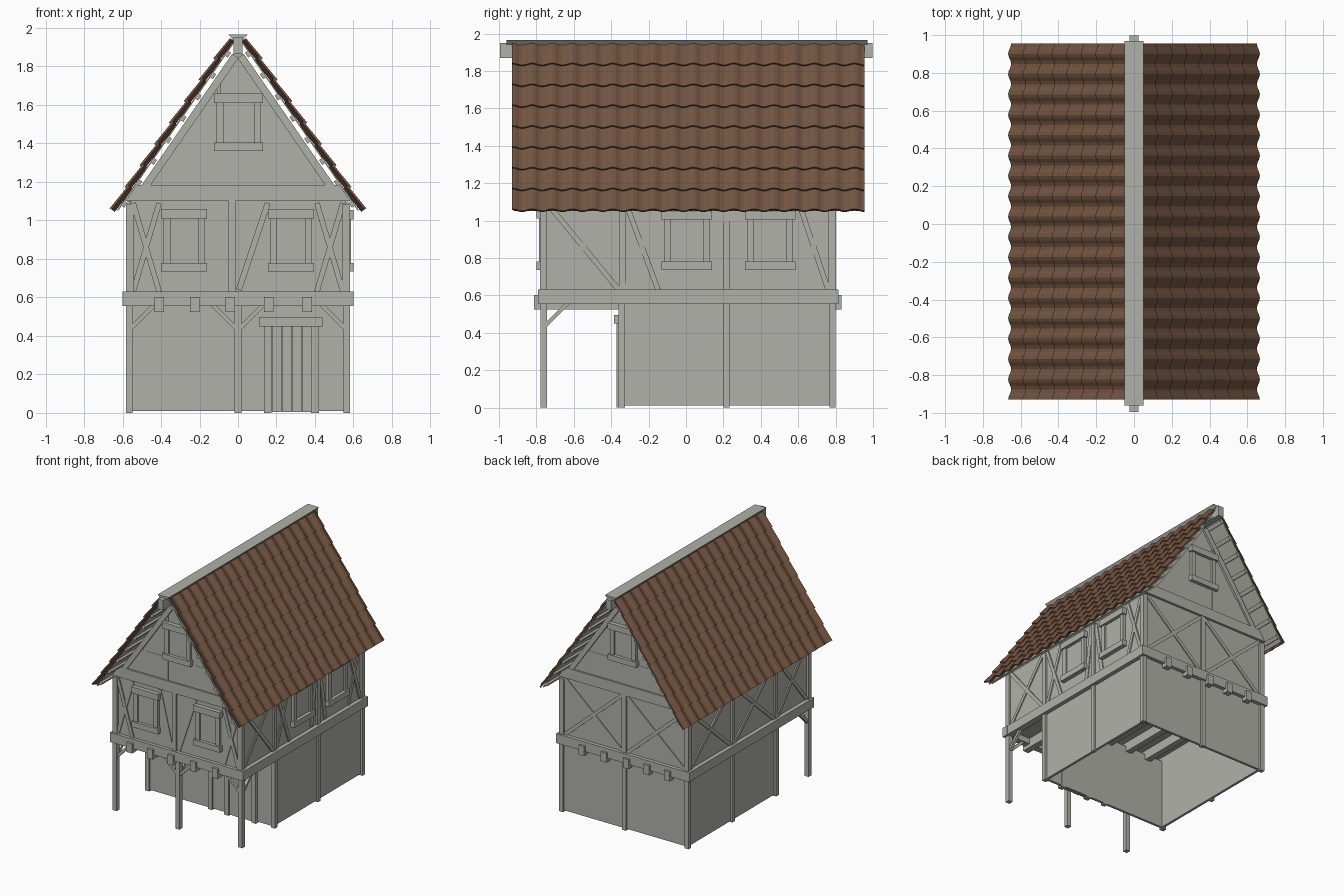
import bpy, bmesh, math
from mathutils import Vector, Matrix

if "Cube" in bpy.data.objects:
    bpy.data.objects.remove(bpy.data.objects["Cube"])


def material(name, col):
    m = bpy.data.materials.new(name)
    m.diffuse_color = (*col, 1)
    m.use_nodes = True
    m.node_tree.nodes["Principled BSDF"].inputs["Base Color"].default_value = m.diffuse_color
    return m


GREY = material("weathered grey", (0.44, 0.44, 0.40))
BROWN = material("clay brown", (0.175, 0.092, 0.054))
parts = {}


def part(name):
    return parts.setdefault(name, bmesh.new())


def slab(name, c, ax, ay, az):
    """Box from a centre and three full edge vectors."""
    m = Matrix((ax, ay, az)).transposed().to_4x4()
    m.translation = c
    bmesh.ops.create_cube(part(name), size=1, matrix=m)


def box(name, x0, x1, y0, y1, z0, z1):
    slab(name, Vector(((x0 + x1) / 2, (y0 + y1) / 2, (z0 + z1) / 2)),
         Vector((x1 - x0, 0, 0)), Vector((0, y1 - y0, 0)), Vector((0, 0, z1 - z0)))


def prism(name, pts, y0, y1):
    """Extrude an x-z outline along y."""
    bm = part(name)
    a = [bm.verts.new((x, y0, z)) for x, z in pts]
    b = [bm.verts.new((x, y1, z)) for x, z in pts]
    bm.faces.new(a)
    bm.faces.new(b[::-1])
    for i in range(len(a)):
        j = (i + 1) % len(a)
        bm.faces.new((a[i], b[i], b[j], a[j]))


X, Y, Z = Vector((1, 0, 0)), Vector((0, 1, 0)), Vector((0, 0, 1))
# wall planes: in-plane horizontal axis, outward axis, distance
SIDES = {"front": (X, -Y, 0.765), "back": (X, Y, 0.785), "right": (Y, X, 0.565),
         "left": (Y, -X, 0.565), "porch": (X, -Y, 0.35)}


def timber(name, side, p, q, w=0.03, o=0.01):
    """Beam lying on a wall from p to q, standing out by o."""
    u, n, d = SIDES[side]
    a, b = u * p[0] + Z * p[1], u * q[0] + Z * q[1]
    ax = b - a
    slab(name, (a + b) / 2 + n * d, ax, ax.cross(n).normalized() * w, n * 2 * o)


def rect(name, side, s0, s1, z0, z1, o):
    timber(name, side, ((s0 + s1) / 2, z0), ((s0 + s1) / 2, z1), s1 - s0, o)


def cross(side, s0, s1, z0=0.63, z1=1.09):
    timber("wall_braces", side, (s0, z0), (s1, z1), 0.028, 0.008)
    timber("wall_braces", side, (s0, z1), (s1, z0), 0.028, 0.010)


def window(side, s, z0, z1, w):
    h = w / 2
    rect("window_lintels", side, s - h, s + h, z1 - 0.05, z1, 0.035)
    rect("window_sills", side, s - h, s + h, z0, z0 + 0.045, 0.035)
    for k in (-1, 1):
        c = s + k * (h - 0.03)
        rect("window_jambs", side, c - 0.018, c + 0.018, z0 + 0.04, z1 - 0.04, 0.022)
    rect("window_panels", side, s - h + 0.04, s + h - 0.04, z0 + 0.04, z1 - 0.04, 0.009)


# ground floor: four thin walls, open underneath
box("ground_walls", -0.565, 0.565, -0.35, -0.33, 0.01, 0.57)
box("ground_walls", -0.565, 0.565, 0.765, 0.785, 0.01, 0.57)
for k in (-1, 1):
    box("ground_walls", k * 0.565, k * 0.545, -0.33, 0.765, 0.01, 0.57)
for x in (-0.565, 0, 0.565):
    for y in (-0.343, 0.783):
        box("ground_posts", x - 0.018, x + 0.018, y - 0.017, y + 0.017, 0, 0.56)
    # porch posts with their braces
    box("porch_posts", x - 0.018, x + 0.018, -0.778, -0.742, 0, 0.56)
    for k in (-1, 1):
        if abs(x + k * 0.1) < 0.6:
            c = Vector((x + k * 0.07, -0.76, 0.5))
            slab("porch_braces", c, Vector((k * 0.13, 0, 0.13)),
                 Vector((-k, 0, 1)) * 0.016, Y * 0.022)
    slab("porch_braces", Vector((x, -0.69, 0.5)), Vector((0, 0.13, 0.13)),
         Vector((0, -1, 1)) * 0.016, X * 0.022)
for k in (-1, 1):
    box("ground_posts", k * 0.55, k * 0.58, 0.2, 0.232, 0, 0.56)

# door on the porch wall
rect("door_lintel", "porch", 0.11, 0.44, 0.45, 0.495, 0.035)
for s in (0.135, 0.38):
    rect("door_jambs", "porch", s, s + 0.04, 0, 0.45, 0.022)
for i in range(4):
    rect("door_planks", "porch", 0.176 + i * 0.052, 0.226 + i * 0.052, 0.005, 0.45,
         0.008 + 0.003 * (i % 2))

# floor joists and sill ring
for x in (-0.41, -0.225, -0.04, 0.16, 0.36):
    box("floor_joists", x - 0.025, x + 0.025, -0.812, 0.832, 0.525, 0.602)
box("sill_beams", -0.6, 0.6, -0.792, -0.74, 0.555, 0.632)
box("sill_beams", -0.6, 0.6, 0.765, 0.815, 0.555, 0.632)
for k in (-1, 1):
    box("sill_beams", k * 0.545, k * 0.598, -0.74, 0.765, 0.555, 0.63)

# upper storey and gables in one body
prism("upper_body", [(-0.565, 0.6), (0.565, 0.6), (0.565, 1.084), (0, 1.90),
                     (-0.565, 1.084)], -0.765, 0.785)
for x in (-0.562, 0.562):
    for y in (-0.762, 0.782):
        box("corner_posts", x - 0.02, x + 0.02, y - 0.019, y + 0.019, 0.63, 1.085)

# front wall
rect("wall_posts", "front", -0.05, -0.012, 0.63, 1.1, 0.014)
cross("front", -0.545, -0.41)
timber("wall_braces", "front", (0.005, 0.64), (0.155, 1.09), 0.03, 0.008)
timber("wall_braces", "front", (-0.17, 1.09), (-0.06, 0.64), 0.03, 0.006)
cross("front", 0.41, 0.545)
window("front", -0.28, 0.735, 1.06, 0.24)
window("front", 0.275, 0.735, 1.06, 0.24)
# back wall
rect("wall_posts", "back", -0.02, 0.02, 0.63, 1.1, 0.014)
cross("back", -0.54, -0.02)
cross("back", 0.02, 0.54)
# right wall
for side in ("right", "left"):
    for s in (-0.34, 0.215):
        rect("wall_posts", side, s - 0.017, s + 0.017, 0.63, 1.085, 0.014)
    cross(side, -0.74, -0.36)
cross("right", -0.32, -0.15)
cross("right", 0.605, 0.76)
timber("wall_braces", "right", (0.13, 0.64), (0.19, 1.07), 0.035, 0.007)
timber("wall_braces", "right", (0.31, 0.64), (0.24, 1.07), 0.035, 0.007)
window("right", 0.005, 0.735, 1.055, 0.27)
window("right", 0.45, 0.735, 1.055, 0.27)
# left wall
cross("left", -0.32, 0.195)
cross("left", 0.235, 0.76)

# roof slope: distance t down the slope, offset h outward, mirrored by k
TOP, END = Vector((0.05, 1.953)), Vector((0.665, 1.062))
D = (END - TOP).normalized()
L = (END - TOP).length
N = Vector((-D.y, D.x))


def slope(k, t, h, y):
    p = TOP + D * t + N * h
    return Vector((k * p.x, y, p.y))


def sheet(name, k, t0, t1, h0, h1, y0, y1):
    c = slope(k, (t0 + t1) / 2, (h0 + h1) / 2, (y0 + y1) / 2)
    slab(name, c, Vector((k * D.x, 0, D.y)) * (t1 - t0),
         Vector((k * N.x, 0, N.y)) * (h1 - h0), Y * (y1 - y0))


# gable framing on both ends
for side, y0, y1 in (("front", -0.785, -0.755), ("back", 0.775, 0.805)):
    prism("tie_beams", [(-0.585, 1.1), (0.585, 1.1), (0.527, 1.185), (-0.527, 1.185)], y0, y1)
    ym = (y0 + y1) / 2
    prism("gable_panels", [(-0.47, 1.18), (0.47, 1.18), (0.34, 1.37), (-0.34, 1.37)],
          ym - 0.001, ym + 0.001)
    rect("gable_studs", side, -0.11, -0.088, 1.185, 1.72, 0.01)
    for k in (-1, 1):
        sheet("gable_rafters", k, 0.06, 0.93, -0.105, -0.066, ym - 0.013, ym + 0.013)
    window(side, 0.003, 1.36, 1.66, 0.255)

# roof boards, battens and ridge
ROWS, Y0, Y1 = 8, -0.93, 0.955
for k in (-1, 1):
    sheet("roof_boards", k, 0.0, L - 0.015, -0.042, -0.035, Y0 + 0.01, Y1 - 0.01)
    for i in range(ROWS):
        t = 0.06 + i * L / ROWS
        sheet("roof_battens", k, t, t + 0.03, -0.058, -0.041, Y0 + 0.01, Y1 - 0.01)
box("ridge_beam", -0.023, 0.023, -0.995, 0.998, 1.868, 1.95)
prism("ridge_cap", [(-0.05, 1.966), (0.05, 1.966), (0.026, 1.94), (-0.026, 1.94)], -0.96, 0.97)

# wavy tile courses, each tipped out at its lower edge
PITCH, STEP = 0.108, 6
count = round((Y1 - Y0) / PITCH * STEP)
bm = part("roof_tiles")
for k in (-1, 1):
    for r in range(ROWS):
        t0, t1 = max(0, (r - 0.12) * L / ROWS), (r + 1) * L / ROWS
        rings = []
        for i in range(count + 1):
            y = Y0 + (Y1 - Y0) * i / count
            wave = 0.010 * math.cos(2 * math.pi * i / STEP)
            rings.append([bm.verts.new(slope(k, t, h + wave, y)) for t, h in
                          ((t0, -0.020), (t1, -0.008), (t1, -0.020), (t0, -0.030))])
        for a, b in zip(rings, rings[1:]):
            for j in range(4):
                bm.faces.new((a[j], a[(j + 1) % 4], b[(j + 1) % 4], b[j]))
        bm.faces.new(rings[0])
        bm.faces.new(rings[-1][::-1])

# turn every part into an object
for name, bm in parts.items():
    bmesh.ops.recalc_face_normals(bm, faces=bm.faces)
    me = bpy.data.meshes.new(name)
    bm.to_mesh(me)
    bm.free()
    me.materials.append(BROWN if name == "roof_tiles" else GREY)
    bpy.context.collection.objects.link(bpy.data.objects.new(name, me))
